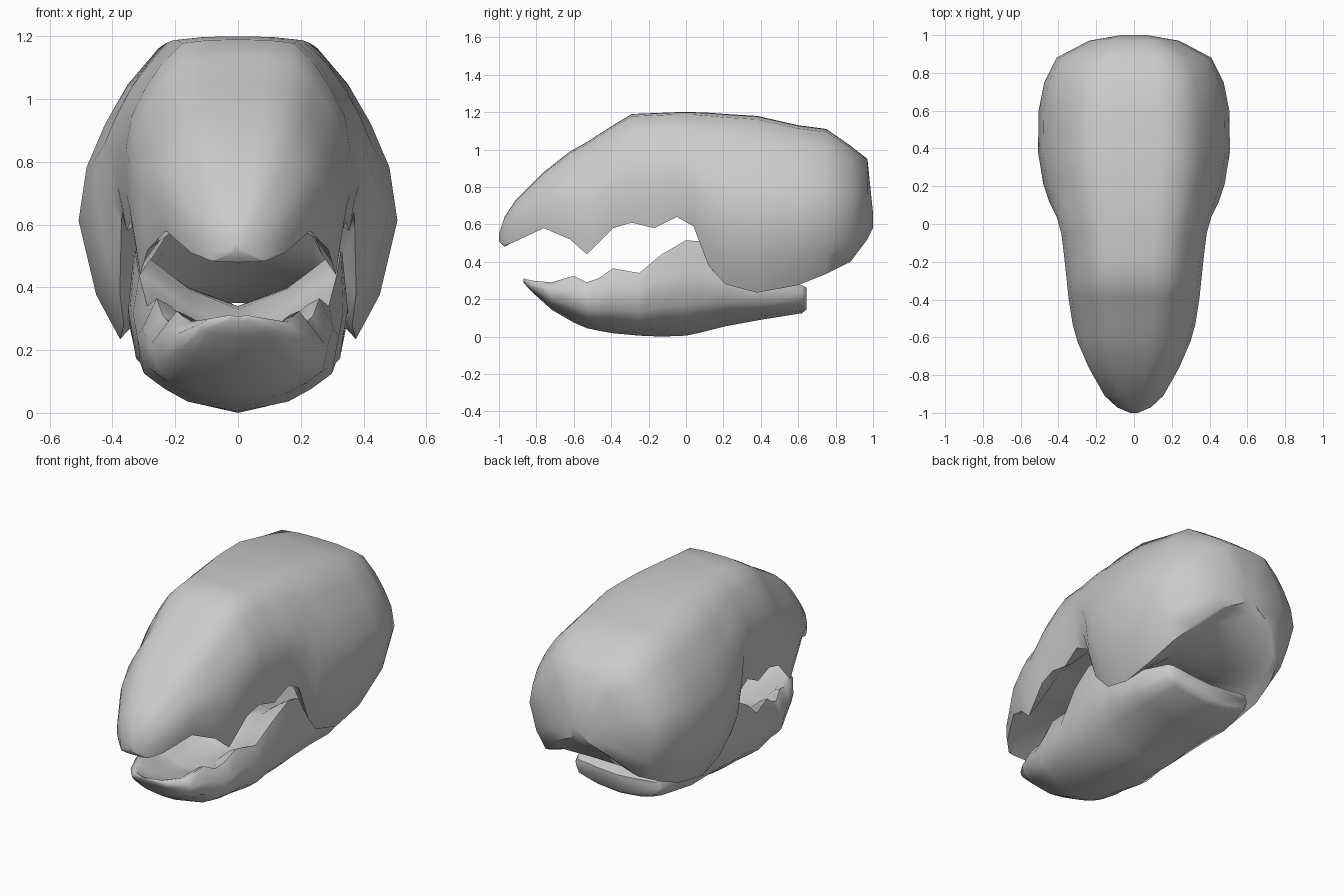
import bpy, bmesh

def lerp(a, b, t):
    return a + (b - a) * max(0, min(1, t))

def loft(name, rings, angle):
    """Mirror each half section, bridge the closed rings and cap the ends."""
    bm = bmesh.new()
    loops = []
    for y, half in rings:
        pts = half + [(-x, z) for x, z in reversed(half[1:-1])]
        loops.append([bm.verts.new((x, y, z)) for x, z in pts])
    n = len(loops[0])
    for a, b in zip(loops, loops[1:]):
        for i in range(n):
            j = (i + 1) % n
            bm.faces.new((a[i], a[j], b[j], b[i]))
    bm.faces.new(loops[0])
    bm.faces.new(loops[-1])
    bmesh.ops.recalc_face_normals(bm, faces=bm.faces)
    mesh = bpy.data.meshes.new(name)
    bm.to_mesh(mesh)
    bm.free()
    ob = bpy.data.objects.new(name, mesh)
    bpy.context.collection.objects.link(ob)
    bpy.ops.object.select_all(action='DESELECT')
    ob.select_set(True)
    bpy.context.view_layer.objects.active = ob
    bpy.ops.object.shade_smooth_by_angle(angle=angle)
    return ob

# Skull stations: y, half width, top, lower edge, palate
skull = [
    (-1.00, .02, .55, .51, .51), (-.97, .09, .64, .485, .48),
    (-.91, .155, .73, .51, .52), (-.76, .24, .88, .58, .60),
    (-.62, .30, .99, .52, .64), (-.53, .325, 1.04, .44, .65),
    (-.39, .347, 1.13, .58, .68), (-.29, .357, 1.19, .61, .69),
    (-.17, .37, 1.195, .58, .70), (-.05, .385, 1.20, .64, .70),
    (.04, .41, 1.20, .59, .69), (.12, .45, 1.197, .38, .64),
    (.21, .48, 1.19, .28, .55), (.38, .508, 1.18, .235, .42),
    (.60, .505, 1.13, .275, .35), (.75, .475, 1.11, .335, .38),
    (.88, .41, 1.02, .40, .435), (.97, .24, .95, .52, .54),
    (1.00, .07, .66, .58, .60)]

# Outer skull section as fractions of half width and height
arch = [(0, 1), (.26, .997), (.50, .98), (.69, .86), (.83, .73), (.95, .58), (1, .40)]

def skull_half(y, w, top, low, palate):
    edge = lerp(.96, .74, (y + .02) / .25)
    h = top - low
    half = [(x * w, low + z * h) for x, z in arch]
    half += [((1 + edge) / 2 * w + .02 * w, low + .15 * h), (edge * w, low)]
    half += [(edge * w * .86, lerp(low, palate, .3)), (edge * w * .65, lerp(low, palate, .9)), (0, palate)]
    return y, half

loft("upper_skull", [skull_half(*s) for s in skull], 1.0)

# Jaw stations: y, half width, rim, bottom, mouth floor
jaw = [
    (-.87, .03, .312, .29, .308), (-.83, .12, .30, .245, .29),
    (-.72, .20, .29, .145, .26), (-.60, .25, .325, .075, .235),
    (-.53, .275, .29, .045, .225), (-.47, .29, .31, .032, .22),
    (-.39, .305, .365, .018, .22), (-.25, .322, .34, .005, .23),
    (-.13, .335, .44, .0, .27), (0, .345, .515, .005, .33),
    (.07, .35, .51, .02, .34), (.21, .35, .40, .055, .33),
    (.40, .34, .31, .09, .29), (.62, .29, .275, .125, .25),
    (.645, .27, .262, .145, .24)]

def jaw_half(y, w, rim, low, floor):
    side = min(.33, lerp(low, rim, .72))
    h = side - low
    lip = lerp(.78, .95, (y + .6) / .5)
    return y, [(0, low), (.25 * w, low + .06 * h), (.5 * w, low + .13 * h),
               (.73 * w, low + .3 * h), (.93 * w, low + .5 * h), (w, side),
               (lip * w, rim), (lip * .84 * w, lerp(rim, floor, .15)),
               (.45 * w, lerp(rim, floor, .65)), (0, floor)]

loft("lower_jaw", [jaw_half(*s) for s in jaw], 1.0)
